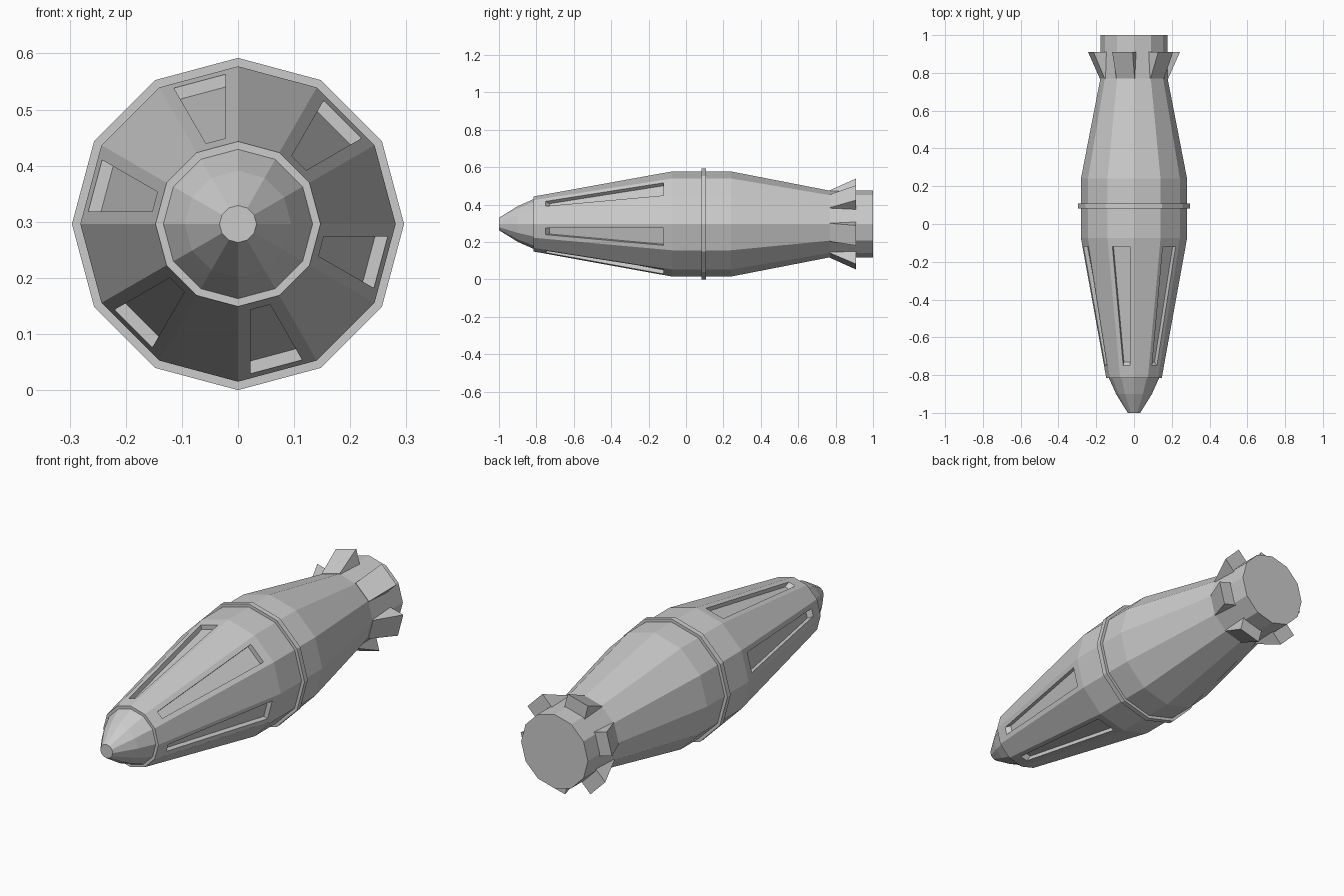
import bpy, bmesh
from math import sin, cos, radians
from mathutils import Vector

if "Cube" in bpy.data.objects:
    bpy.data.objects.remove(bpy.data.objects["Cube"])

N = 12
Z0 = 0.296
HALF = radians(15)


def at(r, y, deg):
    a = radians(deg)
    return Vector((r * cos(a), y, Z0 + r * sin(a)))


def on_face(deg, dist, side, y):
    # point at a distance from the axis, shifted sideways along a flat panel
    a = radians(deg)
    return Vector((dist * cos(a) - side * sin(a), y,
                   Z0 + dist * sin(a) + side * cos(a)))


def finish(bm, name):
    bmesh.ops.recalc_face_normals(bm, faces=bm.faces)
    me = bpy.data.meshes.new(name)
    bm.to_mesh(me)
    bm.free()
    ob = bpy.data.objects.new(name, me)
    bpy.context.collection.objects.link(ob)
    return ob


def lathe(name, profile, slot_span=None):
    bm = bmesh.new()
    rings = [[bm.verts.new(at(r, y, 30 * i)) for i in range(N)] for y, r in profile]
    for s in range(len(rings) - 1):
        for i in range(N):
            j = (i + 1) % N
            quad = [rings[s][i], rings[s][j], rings[s + 1][j], rings[s + 1][i]]
            if s == slot_span and i % 2 == 1:
                cut_slot(bm, quad, 30 * i + 15, profile[s], profile[s + 1])
            else:
                bm.faces.new(quad)
    bm.faces.new(rings[0])
    bm.faces.new(rings[-1])
    return finish(bm, name)


def cut_slot(bm, quad, deg, p0, p1):
    # tapered recess that keeps an even margin along the panel edges
    def radius(y):
        return p0[1] + (p1[1] - p0[1]) * (y - p0[0]) / (p1[0] - p0[0])

    def loop(y0, y1, depth):
        pts = []
        for y, sgn in ((y0, -1), (y0, 1), (y1, 1), (y1, -1)):
            r = radius(y)
            pts.append(bm.verts.new(on_face(deg, r * cos(HALF) - depth,
                                            sgn * (r * sin(HALF) - 0.023), y)))
        return pts

    rim = loop(-0.75, -0.12, 0)
    floor = loop(-0.73, -0.12, 0.022)
    for outer, inner in ((quad, rim), (rim, floor)):
        for i in range(4):
            j = (i + 1) % 4
            bm.faces.new([outer[i], outer[j], inner[j], inner[i]])
    bm.faces.new(floor)


# Main hull: nose cone, stepped shoulder, slotted taper, waist, tail
lathe("hull", [(-1.0, 0.033), (-0.9, 0.095), (-0.815, 0.133), (-0.815, 0.147),
               (-0.075, 0.281), (0.24, 0.281), (0.77, 0.178), (1.0, 0.178)],
      slot_span=3)

# Thin band around the waist
lathe("waist_band", [(0.083, 0.27), (0.083, 0.296), (0.108, 0.296), (0.108, 0.27)])

# Six flared tail fins
for k in range(6):
    deg = 45 + 60 * k
    bm = bmesh.new()
    sections = []
    for y, top, w in ((0.77, 0.174, 0.05), (0.91, 0.237, 0.056)):
        sections.append([bm.verts.new(on_face(deg, d, s, y)) for d, s in
                         ((0.15, -w), (0.15, w), (top, w), (top, -w))])
    a, b = sections
    for i in range(4):
        j = (i + 1) % 4
        bm.faces.new([a[i], a[j], b[j], b[i]])
    bm.faces.new(a)
    bm.faces.new(b)
    finish(bm, f"tail_fin_{k + 1}")
